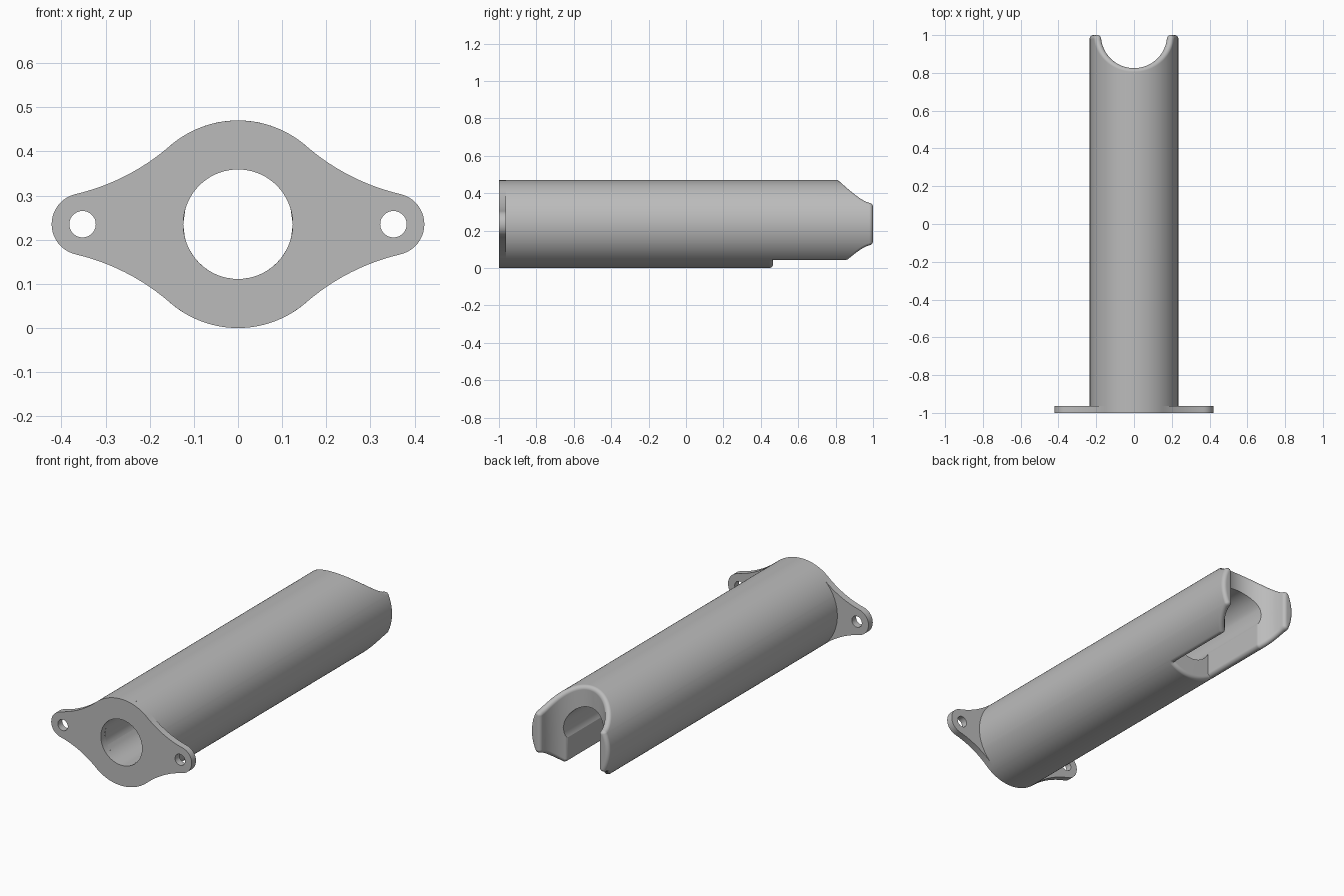
import bpy, bmesh
from math import sin, cos, pi, asin, acos, atan2, sqrt, radians
from mathutils import Vector

old = bpy.data.objects.get("Cube")
if old:
    bpy.data.objects.remove(old, do_unlink=True)

R, BORE, SADDLE, FILLET = 0.235, 0.124, 0.175, 0.02
SLOT, SLOT_END = 0.11, 0.465
PLATE = 0.037
FRONT = PLATE - 1
RHO, REACH = R - FILLET, SADDLE + FILLET

grey = bpy.data.materials.new("plain grey")
grey.use_nodes = True
grey.diffuse_color = (0.5, 0.5, 0.5, 1)
grey.node_tree.nodes["Principled BSDF"].inputs["Base Color"].default_value = (0.5, 0.5, 0.5, 1)


def steps(a, b, n):
    return [a + (b - a) * i / n for i in range(n + 1)]


def finish(ob):
    ob.data.materials.clear()
    ob.data.materials.append(grey)
    for o in bpy.context.selected_objects:
        o.select_set(False)
    bpy.context.view_layer.objects.active = ob
    ob.select_set(True)
    bpy.ops.object.shade_smooth_by_angle(angle=radians(30))


def on_saddle(a):
    """Centre of the rolling fillet beside the saddle, and the normal into the wall."""
    return (REACH * sin(a), 1 - REACH * cos(a), sin(a), -cos(a))


def pivot(x, y, a, b, n):
    """Fillet turning about a fixed upright corner."""
    return [(x, y, sin(t), -cos(t)) for t in steps(a, b, n)]


# Plan of the saddle, rounded tip and flat end
tip_y = 1 - FILLET
tip_a = acos(FILLET / REACH)
tip_x = REACH * sin(tip_a)
bore_a = asin(BORE / SADDLE)
tip = pivot(tip_x, tip_y, tip_a, 0, 6)
tip += [(RHO * sin(t), tip_y, 0, -1) for t in steps(asin(tip_x / RHO), pi / 2, 8)]
upper = [on_saddle(a) for a in steps(0, bore_a, 20) + steps(bore_a, tip_a, 14)] + tip

# Plan of the underside, which also runs along the slot
slot_a = asin((SLOT + FILLET) / REACH)
slot_y = 1 - REACH * cos(slot_a)
lower = tip[::-1] + [on_saddle(a) for a in steps(tip_a, bore_a, 14) + steps(bore_a, slot_a, 2)]
lower += pivot(SLOT + FILLET, slot_y, slot_a, pi / 2, 5)
lower += [(SLOT + FILLET * sin(t), SLOT_END - FILLET * cos(t), sin(t), -cos(t))
          for t in steps(pi / 2, 0, 6)]
lower += [(x, SLOT_END - FILLET, 0, -1) for x in steps(SLOT, 0, 10)]


def column(x, y, nx, ny, side):
    """Strip of points: outer skin, fillet arc, end wall, then back along the bore."""
    z = side * sqrt(max(RHO ** 2 - x * x, 0))
    c = Vector((x, y, z))
    out, wall = Vector((x, 0, z)) / RHO, Vector((-nx, -ny, 0))
    ang = out.angle(wall)
    pts = [Vector((out.x * R, FRONT, out.z * R))]
    for t in steps(0, 1, 7):
        d = (out * sin((1 - t) * ang) + wall * sin(t * ang)) / sin(ang)
        pts.append(c + d * FILLET)
    w = pts[-1]
    bz = side * sqrt(max(BORE ** 2 - w.x ** 2, 0))
    pts.append(Vector((w.x, w.y, bz)))
    pts.append(Vector((w.x, FRONT, bz)))
    return pts


# Tube: one half built as a strip of columns, then mirrored
columns = [column(*p, 1) for p in upper] + [column(*p, -1) for p in lower]
bm = bmesh.new()
seen = {}


def vert(p):
    key = tuple(round(v * 100000) for v in p)
    if key not in seen:
        seen[key] = bm.verts.new(p)
    return seen[key]


for a, b in zip(columns, columns[1:]):
    for k in range(len(a) - 1):
        if k == len(a) - 2 and max(a[k].x, b[k].x) > BORE + 0.0001:
            continue
        quad = list(dict.fromkeys(vert(p) for p in (a[k], b[k], b[k + 1], a[k + 1])))
        if len(quad) > 2 and not bm.faces.get(quad):
            bm.faces.new(quad)
bm.normal_update()
slivers = [f for f in bm.faces if f.calc_area() < 1e-8]
bmesh.ops.delete(bm, geom=slivers, context="FACES")
mesh = bpy.data.meshes.new("tube")
bm.to_mesh(mesh)
bm.free()
tube = bpy.data.objects.new("tube", mesh)
tube.location.z = R
bpy.context.collection.objects.link(tube)
finish(tube)
mirror = tube.modifiers.new("mirror", "MIRROR")
mirror.merge_threshold = 0.0001
weighted = tube.modifiers.new("even shading", "WEIGHTED_NORMAL")
weighted.keep_sharp = True


# Mounting flange: filled outline with a bore and two screw holes
def arc(cx, cy, r, a, b, n):
    return [(cx + r * cos(t), cy + r * sin(t)) for t in steps(a, b, n)]


LUG_X, LUG_R = 0.352, 0.07
big = radians(49)
gap = R - LUG_R
reach = (LUG_X ** 2 - gap ** 2) / (2 * (LUG_X * cos(big) - gap))
waist = reach - R
wx, wy = reach * cos(big), reach * sin(big)
small = atan2(wy, wx - LUG_X)
quarter = arc(LUG_X, 0, LUG_R, 0, small, 10)
quarter += arc(wx, wy, waist, small + pi, big + pi, 12)[1:]
quarter += arc(0, 0, R, big, pi / 2, 14)[1:]
half = quarter + [(-x, y) for x, y in quarter[-2::-1]]
outline = half + [(x, -y) for x, y in half[-2:0:-1]]
loops = [outline, arc(0, 0, BORE, 0, 2 * pi, 72)[:-1]]
loops += [arc(s * LUG_X, 0, 0.03, 0, 2 * pi, 28)[:-1] for s in (-1, 1)]

curve = bpy.data.curves.new("flange_outline", "CURVE")
curve.dimensions = "2D"
curve.fill_mode = "BOTH"
curve.extrude = PLATE / 2
for loop in loops:
    spline = curve.splines.new("POLY")
    spline.points.add(len(loop) - 1)
    for p, (x, y) in zip(spline.points, loop):
        p.co = (x, y, 0, 1)
    spline.use_cyclic_u = True
helper = bpy.data.objects.new("flange_outline", curve)
bpy.context.collection.objects.link(helper)
bpy.context.view_layer.update()
shape = helper.evaluated_get(bpy.context.evaluated_depsgraph_get())
flange = bpy.data.objects.new("mounting_flange", bpy.data.meshes.new_from_object(shape))
bpy.data.objects.remove(helper, do_unlink=True)
bpy.context.collection.objects.link(flange)

bm = bmesh.new()
bm.from_mesh(flange.data)
bmesh.ops.remove_doubles(bm, verts=bm.verts, dist=0.00001)
bmesh.ops.recalc_face_normals(bm, faces=bm.faces)
bm.to_mesh(flange.data)
bm.free()
flange.rotation_euler.x = pi / 2
flange.location = (0, PLATE / 2 - 1, R)
finish(flange)
